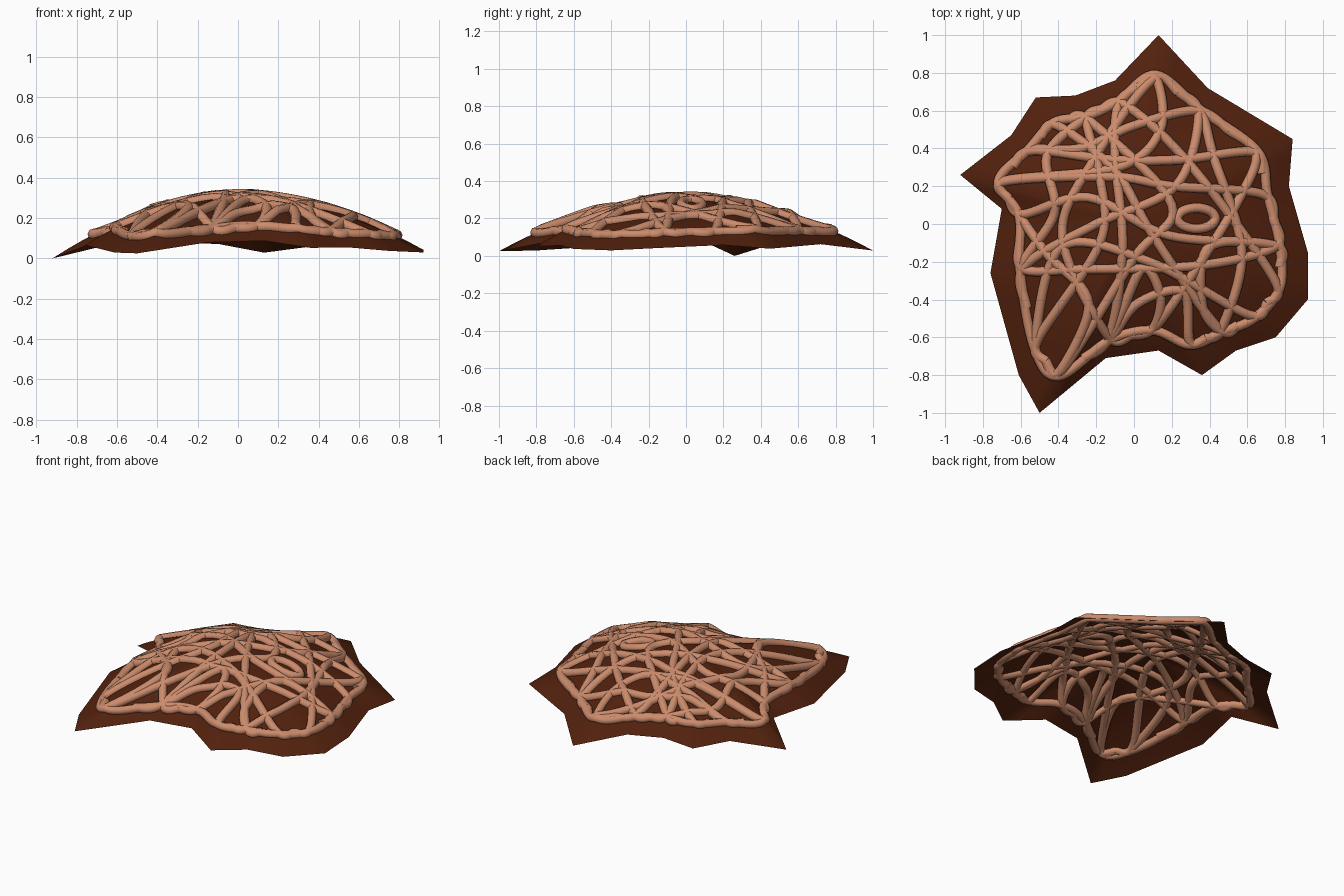
import bpy, bmesh, math
from mathutils import Vector
from mathutils.geometry import intersect_line_line_2d, interpolate_bezier

if "Cube" in bpy.data.objects:
    bpy.data.objects.remove(bpy.data.objects["Cube"])

def material(name, col):
    m = bpy.data.materials.new(name)
    m.diffuse_color = (*col, 1)
    m.use_nodes = True
    m.node_tree.nodes["Principled BSDF"].inputs["Base Color"].default_value = m.diffuse_color
    return m

def add(name, data, mat):
    data.materials.append(mat)
    bpy.context.collection.objects.link(bpy.data.objects.new(name, data))

# ragged outline of the sheet in plan, hundredths; far corners hang lower
PLAN = [(13, 100), (39, 72), (84, 45), (82, 20), (92, -15), (92, -40), (75, -60),
        (54, -67), (36, -80), (13, -67), (-15, -71), (-50, -100), (-61, -80), (-76, -26),
        (-70, 8), (-92, 26), (-65, 47), (-52, 67), (-31, 68), (-10, 76)]
OUT = []
for p in PLAN:
    v = Vector(p) / 100
    OUT.append(Vector((v.x, v.y, max(.025, .21 - .18 * v.length))))
OUT[15].z = 0
EDGES = list(zip(OUT, OUT[1:] + OUT[:1]))
APEX = .315

def dome(rim, t):
    """Point at fraction t of the way from the apex down to a rim point."""
    return Vector((rim.x * t, rim.y * t, rim.z + (APEX - rim.z) * (1 - t ** 1.9)))

def on_dome(p):
    """Lift a plan point onto the dome."""
    if p.length > 1e-4:
        for a, b in EDGES:
            h = intersect_line_line_2d(Vector((0, 0)), p.normalized() * 3, a.xy, b.xy)
            if h:
                rim = a.lerp(b, (h - a.xy).length / (b - a).xy.length)
                return dome(rim, min(1, p.length / rim.xy.length))
    return Vector((0, 0, APEX))

# domed sheet: rings between apex and outline
border = [a.lerp(b, k / 3) for a, b in EDGES for k in range(3)]
N, R = len(border), 12
bm = bmesh.new()
top = bm.verts.new((0, 0, APEX))
rings = [[bm.verts.new(dome(p, j / R)) for p in border] for j in range(1, R + 1)]
for i in range(N):
    k = (i + 1) % N
    bm.faces.new((top, rings[0][k], rings[0][i]))
    for u, v in zip(rings, rings[1:]):
        bm.faces.new((u[i], u[k], v[k], v[i]))
bmesh.ops.recalc_face_normals(bm, faces=bm.faces)
for f in bm.faces:
    f.smooth = True
bm.normal_update()
if top.normal.z < 0:
    bmesh.ops.reverse_faces(bm, faces=bm.faces)
sheet = bpy.data.meshes.new("domed_sheet")
bm.to_mesh(sheet)
bm.free()
add("domed_sheet", sheet, material("dark_brown", (.085, .015, .004)))

# cords: smooth round tubes laid on the dome
cord_mat = material("tan_cord", (.6, .26, .15))

def cord(name, P, closed=False):
    n = len(P)
    at = (lambda i: P[i % n]) if closed else (lambda i: P[max(0, min(n - 1, i))])
    path = []
    for i in range(n if closed else n - 1):
        a, b, c, d = (at(i + k) for k in (-1, 0, 1, 2))
        path += interpolate_bezier(b, b + (c - a) / 6, c - (d - b) / 6, c, 11)[:-1]
    if not closed:
        path.append(P[-1])
    cu = bpy.data.curves.new(name, 'CURVE')
    cu.dimensions = '3D'
    cu.bevel_depth = .027
    cu.bevel_resolution = 2
    cu.use_fill_caps = True
    s = cu.splines.new('POLY')
    s.points.add(len(path) - 1)
    for q, p in zip(s.points, path):
        q.co = (*(on_dome(p.xy) + Vector((0, 0, .004))), 1)
    s.use_cyclic_u = closed
    s.use_smooth = True
    add(name, cu, cord_mat)

# rim cord follows the softened outline at a constant inset
RIM = []
for i in range(len(OUT)):
    v = OUT[i].xy * .7 + (OUT[i - 1].xy + OUT[(i + 1) % len(OUT)].xy) * .15
    RIM.append(v * (1 - .135 / v.length))
cord("rim_cord", RIM, True)

def landing(i, p):
    """Corner i, then a bend along the rim in the direction of travel from p."""
    c = RIM[i]
    ends = [RIM[i - 1], RIM[(i + 1) % len(RIM)]]
    e = max(ends, key=lambda q: (q - c).normalized().dot(c - p))
    return [c.lerp(p, .06), c.lerp(e, .5)]

# woven cords: rim corner, two points in between, rim corner
for i, x1, y1, x2, y2, j in [
        (17, -10, 28, 10, -6, 7), (18, -18, 25, -18, -10, 12), (19, -10, 36, -6, -12, 10),
        (0, -20, 36, -38, -6, 10), (0, 14, 50, -8, 30, 15), (19, 16, 46, 42, 16, 5),
        (1, 42, 36, 57, -14, 7), (2, 55, 12, 34, -22, 9), (16, -12, 34, 24, 34, 2),
        (15, -12, 25, 20, 20, 3), (14, -24, 14, 18, -6, 4), (13, -42, 6, -46, 36, 18),
        (16, -28, 40, 0, 52, 1), (13, -20, 0, 22, 20, 1), (12, -38, -12, 8, -20, 6),
        (18, 20, 10, 0, -18, 11), (10, 4, -24, 14, -38, 9), (8, 26, -36, 2, -42, 10),
        (13, -28, -24, 34, -22, 4), (11, -24, -42, -46, -16, 14), (7, 36, -42, 40, -12, 4)]:
    p, q = Vector((x1, y1)) / 100, Vector((x2, y2)) / 100
    cord("woven_cord", landing(i, p)[::-1] + [p, q] + landing(j, q))

# small closed loop right of centre
cord("small_loop", [Vector((.33 + .1 * math.cos(a * math.pi / 4), .03 + .055 * math.sin(a * math.pi / 4)))
                    for a in range(8)], True)
